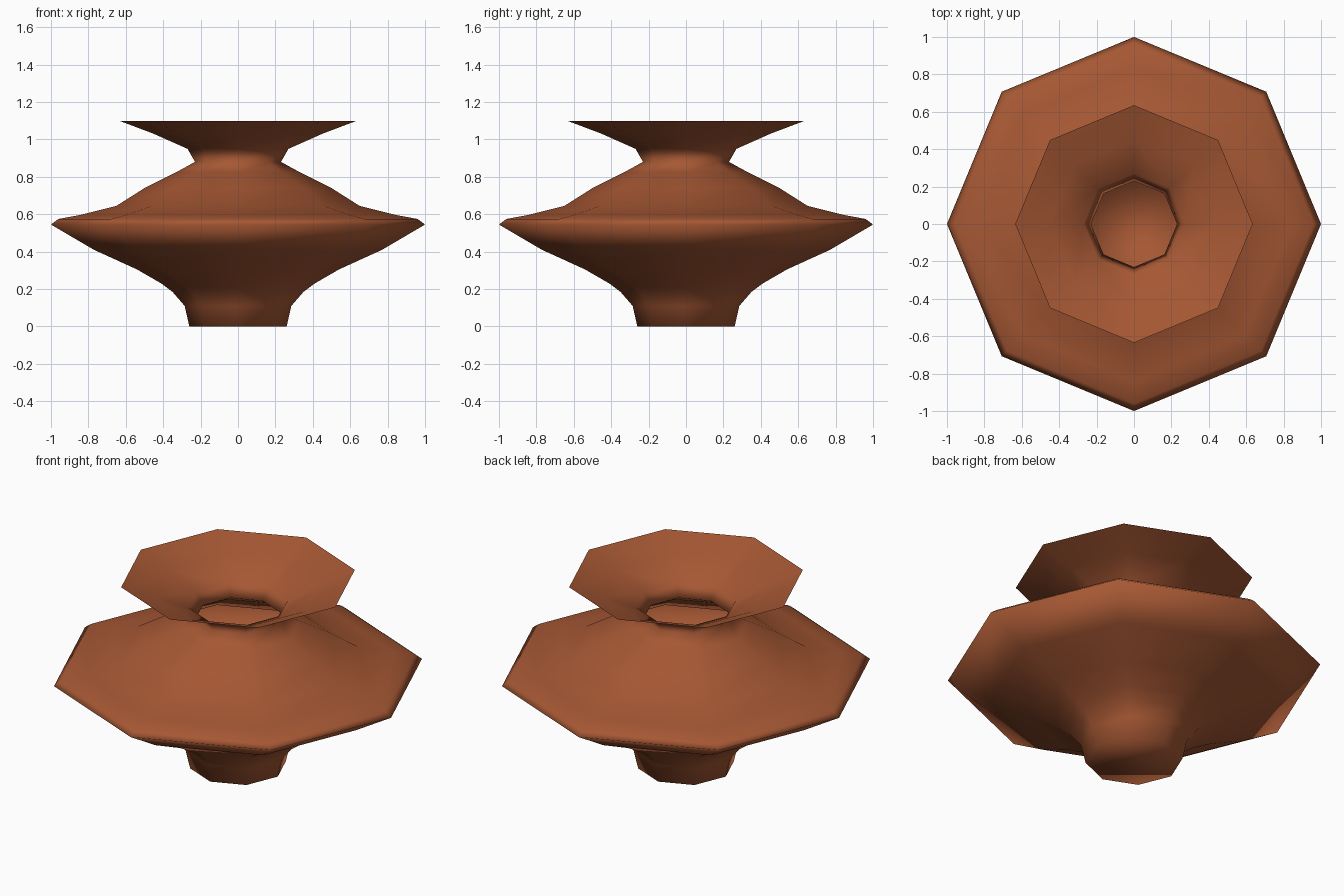
import bpy, bmesh, math

if "Cube" in bpy.data.objects:
    bpy.data.objects.remove(bpy.data.objects["Cube"])

SIDES = 8
# Outer profile (radius, height) from foot to flared lip
PROFILE = [(0.26, 0.0), (0.285, 0.11), (0.35, 0.185), (0.41, 0.23),
           (0.54, 0.305), (0.77, 0.41), (1.0, 0.545), (0.96, 0.575),
           (0.84, 0.597), (0.65, 0.645), (0.50, 0.74), (0.33, 0.825),
           (0.23, 0.88), (0.27, 0.95), (0.45, 1.03), (0.635, 1.10)]

clay = bpy.data.materials.new("terracotta")
clay.diffuse_color = (0.38, 0.097, 0.034, 1)
clay.use_nodes = True
clay.node_tree.nodes["Principled BSDF"].inputs["Base Color"].default_value = clay.diffuse_color

# Thin-walled pot: octagonal rings joined into a shell
bm = bmesh.new()
rings = []
for r, z in PROFILE:
    rings.append([bm.verts.new((r * math.cos(2 * math.pi * i / SIDES),
                                r * math.sin(2 * math.pi * i / SIDES), z))
                  for i in range(SIDES)])
for low, high in zip(rings, rings[1:]):
    for i in range(SIDES):
        j = (i + 1) % SIDES
        bm.faces.new((low[i], low[j], high[j], high[i]))

# Closed base, open mouth
bm.faces.new(rings[0][::-1])
for f in bm.faces:
    f.smooth = True

mesh = bpy.data.meshes.new("pot")
bm.to_mesh(mesh)
bm.free()
mesh.materials.append(clay)
pot = bpy.data.objects.new("pot", mesh)
bpy.context.collection.objects.link(pot)
